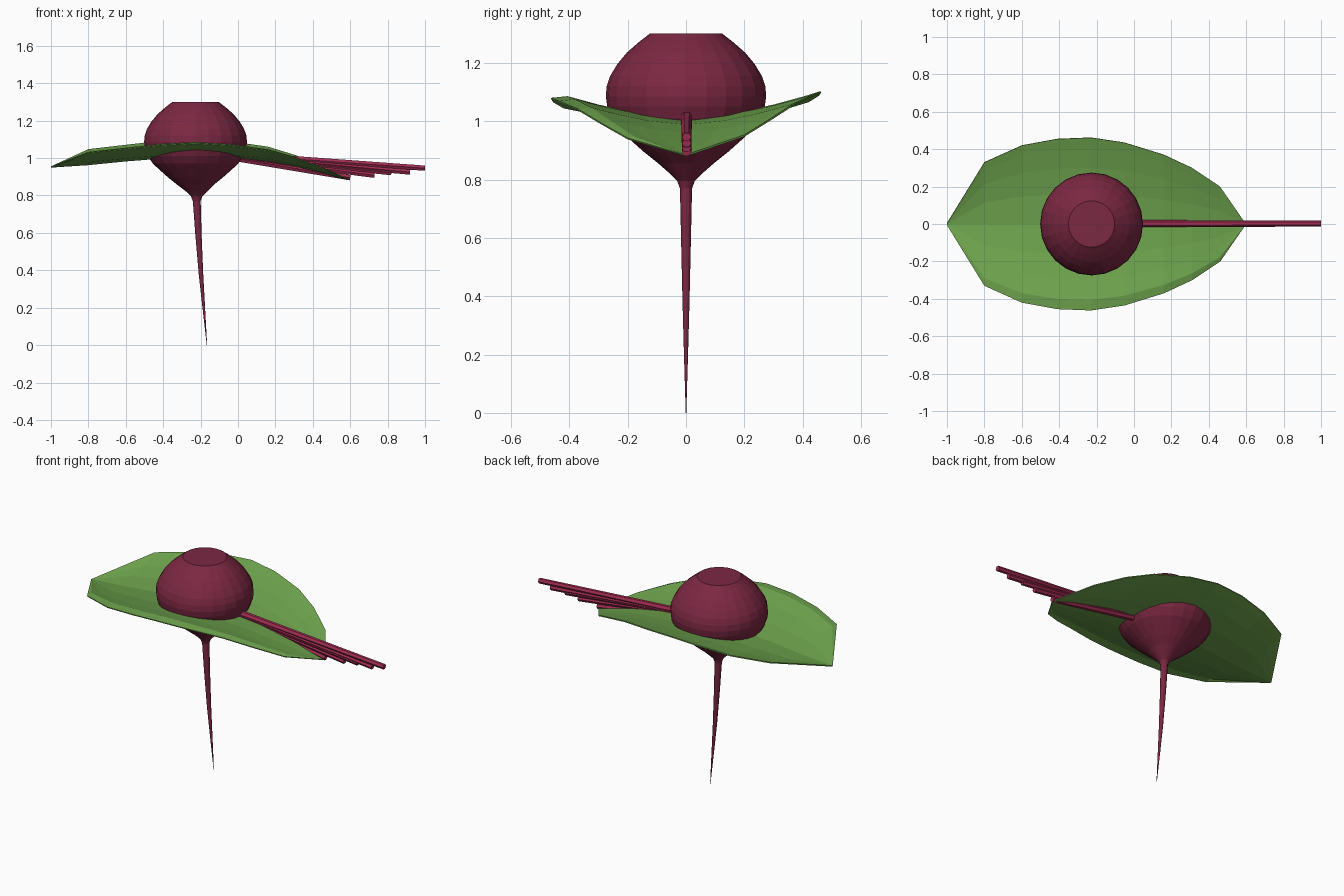
import bpy, bmesh, math
from mathutils import Vector

if "Cube" in bpy.data.objects:
    bpy.data.objects.remove(bpy.data.objects["Cube"])


def material(name, rgb):
    m = bpy.data.materials.new(name)
    m.diffuse_color = (*rgb, 1)
    m.use_nodes = True
    m.node_tree.nodes["Principled BSDF"].inputs["Base Color"].default_value = m.diffuse_color
    return m


BEET = material("beet purple", (0.20, 0.021, 0.055))
LEAF = material("leaf green", (0.156, 0.37, 0.075))
STEM = material("stem crimson", (0.36, 0.027, 0.085))


def add_object(name, bm, mat):
    bmesh.ops.recalc_face_normals(bm, faces=bm.faces)
    me = bpy.data.meshes.new(name)
    bm.to_mesh(me)
    bm.free()
    me.materials.append(mat)
    ob = bpy.data.objects.new(name, me)
    bpy.context.collection.objects.link(ob)
    return ob


def lathe(name, rings, sides, mat):
    """Stack of horizontal rings: (centre x, radius, z)."""
    bm = bmesh.new()
    loops = []
    for cx, r, z in rings:
        loops.append([bm.verts.new((cx + r * math.cos(2 * math.pi * i / sides),
                                    r * math.sin(2 * math.pi * i / sides), z))
                      for i in range(sides)])
    for a, b in zip(loops, loops[1:]):
        for i in range(sides):
            j = (i + 1) % sides
            bm.faces.new((a[i], a[j], b[j], b[i]))
    bm.faces.new(loops[0])
    bm.faces.new(loops[-1])
    return add_object(name, bm, mat)


# Bulb with flat cut top
profile = [(0.124, 1.30), (0.163, 1.27), (0.203, 1.235), (0.236, 1.195), (0.260, 1.155),
           (0.272, 1.12), (0.275, 1.085), (0.270, 1.05), (0.255, 1.01), (0.228, 0.97),
           (0.190, 0.935), (0.145, 0.895), (0.095, 0.855), (0.055, 0.82),
           (0.030, 0.795), (0.021, 0.77)]
lathe("beet_bulb", [(-0.227 if z > 0.82 else -0.221, r, z) for r, z in profile], 24, BEET)

# Tapering tail root
lathe("tail_root", [(-0.221, 0.021, 0.78), (-0.212, 0.017, 0.60), (-0.198, 0.012, 0.38),
                    (-0.183, 0.007, 0.20), (-0.166, 0.001, 0.0)], 12, BEET)

# Cupped leaf: stations of x, half width, midrib z, edge z
stations = [(-1.0, 0.004, 0.952, 0.953), (-0.8, 0.33, 0.965, 1.045),
            (-0.6, 0.42, 0.985, 1.068), (-0.41, 0.455, 1.0, 1.09),
            (-0.23, 0.462, 1.007, 1.10), (-0.05, 0.435, 1.005, 1.088),
            (0.16, 0.37, 0.985, 1.058), (0.31, 0.30, 0.957, 1.012),
            (0.46, 0.20, 0.92, 0.95), (0.59, 0.012, 0.884, 0.886)]
cols = [-1, -0.88, -0.65, -0.35, 0, 0.35, 0.65, 0.88, 1]
bm = bmesh.new()
grid = []
for x, w, zm, ze in stations:
    row = []
    for t in cols:
        z = zm + (ze - zm) * abs(t) ** 1.6
        if t == -1:
            z -= 0.05 * w      # front rim curls down slightly
        row.append(bm.verts.new((x, w * t, z)))
    grid.append(row)
for a, b in zip(grid, grid[1:]):
    for i in range(len(cols) - 1):
        bm.faces.new((a[i], a[i + 1], b[i + 1], b[i]))
leaf = add_object("leaf", bm, LEAF)
mod = leaf.modifiers.new("thickness", 'SOLIDIFY')
mod.thickness = 0.006
mod.offset = 0


def stalk(name, start, end, r0, r1):
    """Tapered six-sided stalk in the x-z plane with square-cut ends."""
    bm = bmesh.new()
    d = (Vector(end) - Vector(start)).normalized()
    up = Vector((-d.z, 0, d.x))
    side = Vector((0, 1, 0))
    loops = []
    for p, r in ((start, r0), (end, r1)):
        loops.append([bm.verts.new(Vector(p) + r * (math.cos(k * math.pi / 3) * side
                                                    + math.sin(k * math.pi / 3) * up))
                      for k in range(6)])
    for k in range(6):
        j = (k + 1) % 6
        bm.faces.new((loops[0][k], loops[0][j], loops[1][j], loops[1][k]))
    bm.faces.new(loops[0])
    bm.faces.new(loops[1])
    return add_object(name, bm, STEM)


# Fan of stalks leaving the bulb
fan = [(1.020, 1.0, 0.946), (1.016, 0.92, 0.925), (1.013, 0.82, 0.922),
       (1.010, 0.73, 0.908), (1.006, 0.60, 0.895)]
for i, (z0, x1, z1) in enumerate(fan):
    stalk(f"stalk_{i + 1}", (-0.05, 0.002, z0), (x1, 0.002, z1), 0.019, 0.016)
